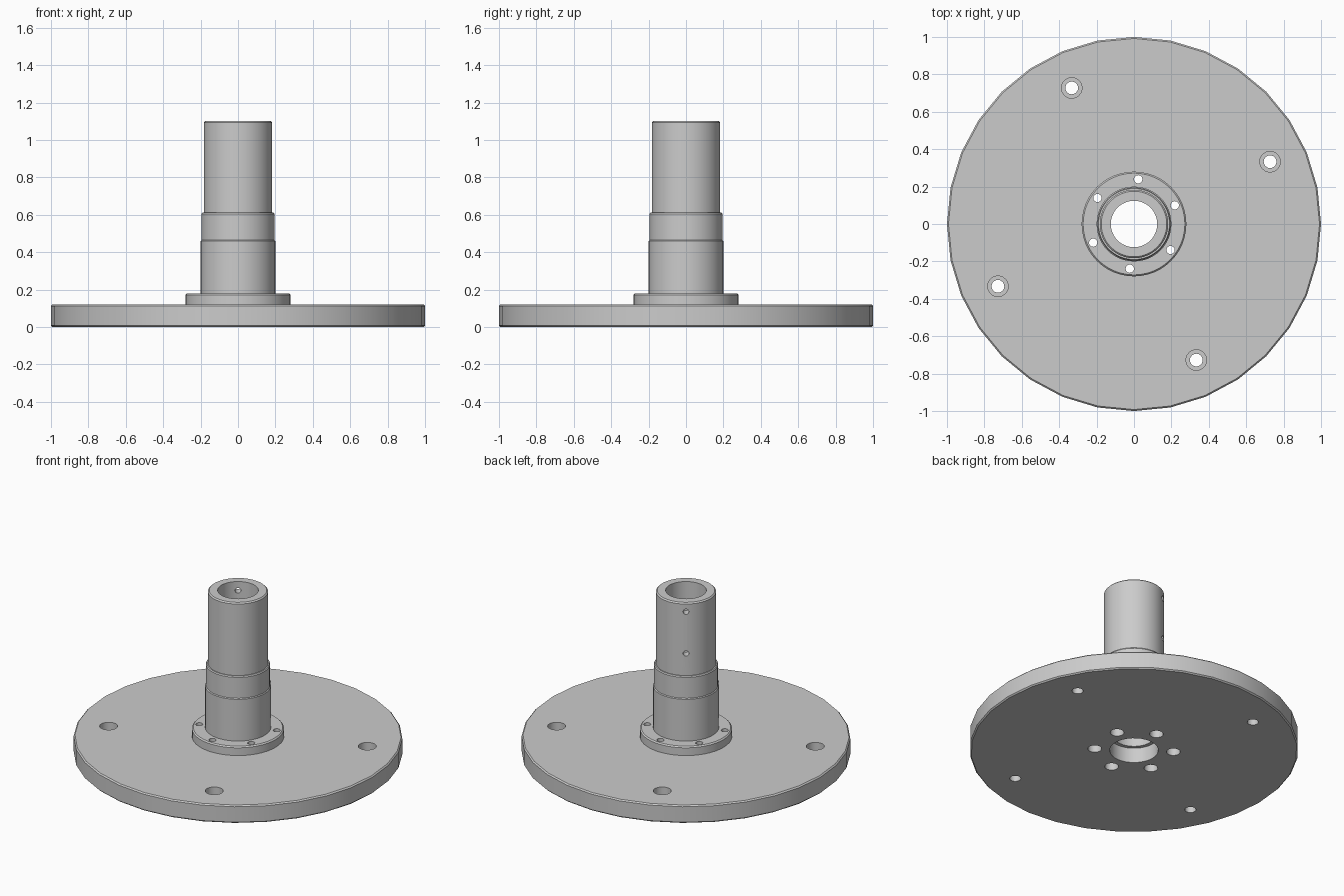
import bpy
import bmesh
from math import cos, sin, tau, radians
from mathutils import Matrix, Vector

cube = bpy.data.objects.get("Cube")
if cube:
    bpy.data.objects.remove(cube, do_unlink=True)

steel = bpy.data.materials.new("plain grey steel")
steel.use_nodes = True
GREY = (0.6, 0.6, 0.6, 1)
steel.diffuse_color = GREY
steel.node_tree.nodes["Principled BSDF"].inputs["Base Color"].default_value = GREY


def add_object(name, bm):
    bmesh.ops.recalc_face_normals(bm, faces=bm.faces)
    mesh = bpy.data.meshes.new(name)
    bm.to_mesh(mesh)
    bm.free()
    mesh.materials.append(steel)
    obj = bpy.data.objects.new(name, mesh)
    bpy.context.collection.objects.link(obj)
    return obj


def lathe(name, profile, sides):
    """Revolve a closed (radius, height) profile around z."""
    bm = bmesh.new()
    rings = [[bm.verts.new((r * cos(tau * i / sides), r * sin(tau * i / sides), z))
              for r, z in profile] for i in range(sides)]
    count = len(profile)
    for i in range(sides):
        a, b = rings[i], rings[(i + 1) % sides]
        for j in range(count):
            k = (j + 1) % count
            bm.faces.new((a[j], b[j], b[k], a[k]))
    return add_object(name, bm)


def cylinders(name, radius, rods):
    """Cutter made of separate rods, each given by its two end points."""
    bm = bmesh.new()
    for start, end in rods:
        axis = end - start
        turn = axis.to_track_quat('Z', 'Y').to_matrix().to_4x4()
        bmesh.ops.create_cone(bm, cap_ends=True, segments=24, radius1=radius,
                              radius2=radius, depth=axis.length,
                              matrix=Matrix.Translation((start + end) / 2) @ turn)
    return add_object(name, bm)


def hole_circle(count, radius, low, high):
    angles = [radians(24.6) + tau * i / count for i in range(count)]
    return [(Vector((radius * cos(a), radius * sin(a), low)),
             Vector((radius * cos(a), radius * sin(a), high))) for a in angles]


def cut(obj, cutters):
    for cutter in cutters:
        cutter.hide_render = True
        mod = obj.modifiers.new("holes", 'BOOLEAN')
        mod.operation = 'DIFFERENCE'
        mod.solver = 'EXACT'
        mod.object = cutter
    bpy.context.view_layer.update()
    graph = bpy.context.evaluated_depsgraph_get()
    mesh = bpy.data.meshes.new_from_object(obj.evaluated_get(graph))
    obj.modifiers.clear()
    obj.data = mesh


BORE, SPIGOT, C = 0.124, 0.148, 0.008

# Base disc with chamfered rim
disc = lathe("base_disc", [
    (SPIGOT, 0), (1 - C, 0), (1, C), (1, 0.12 - C), (1 - C, 0.12), (SPIGOT, 0.12)], 32)

# Flanged, stepped hollow shaft
shaft = lathe("flanged_shaft", [
    (BORE, 0.1), (SPIGOT, 0.1), (SPIGOT, 0.12), (0.28, 0.12),
    (0.28, 0.18 - C), (0.28 - C, 0.18), (0.2, 0.18),
    (0.2, 0.46), (0.195, 0.465), (0.195, 0.605), (0.19, 0.612), (0.183, 0.612),
    (0.183, 1.1 - C), (0.183 - C, 1.1), (BORE, 1.1)], 48)

# Mounting holes, flange screws and cross holes in the shaft wall
mount_hole = cylinders("mount_hole_cutter", 0.034, hole_circle(4, 0.8, -0.1, 0.2))
mount_recess = cylinders("mount_recess_cutter", 0.055, hole_circle(4, 0.8, 0.05, 0.2))
screw_hole = cylinders("screw_hole_cutter", 0.022, hole_circle(6, 0.24, -0.1, 0.3))
screw_recess = cylinders("screw_recess_cutter", 0.042, hole_circle(6, 0.24, -0.1, 0.07))
out = Vector((cos(radians(125)), sin(radians(125)), 0))
cross_hole = cylinders("cross_hole_cutter", 0.018, [
    (out * 0.08 + Vector((0, 0, z)), out * 0.25 + Vector((0, 0, z))) for z in (0.76, 1.04)])

cut(disc, [mount_hole, mount_recess, screw_hole, screw_recess])
cut(shaft, [screw_hole, cross_hole])
for cutter in (mount_hole, mount_recess, screw_hole, screw_recess, cross_hole):
    bpy.data.objects.remove(cutter, do_unlink=True)

# Smooth round walls, crisp edges
bpy.ops.object.select_all(action='DESELECT')
for obj in (disc, shaft):
    obj.select_set(True)
bpy.context.view_layer.objects.active = disc
bpy.ops.object.shade_smooth_by_angle(angle=radians(30))
